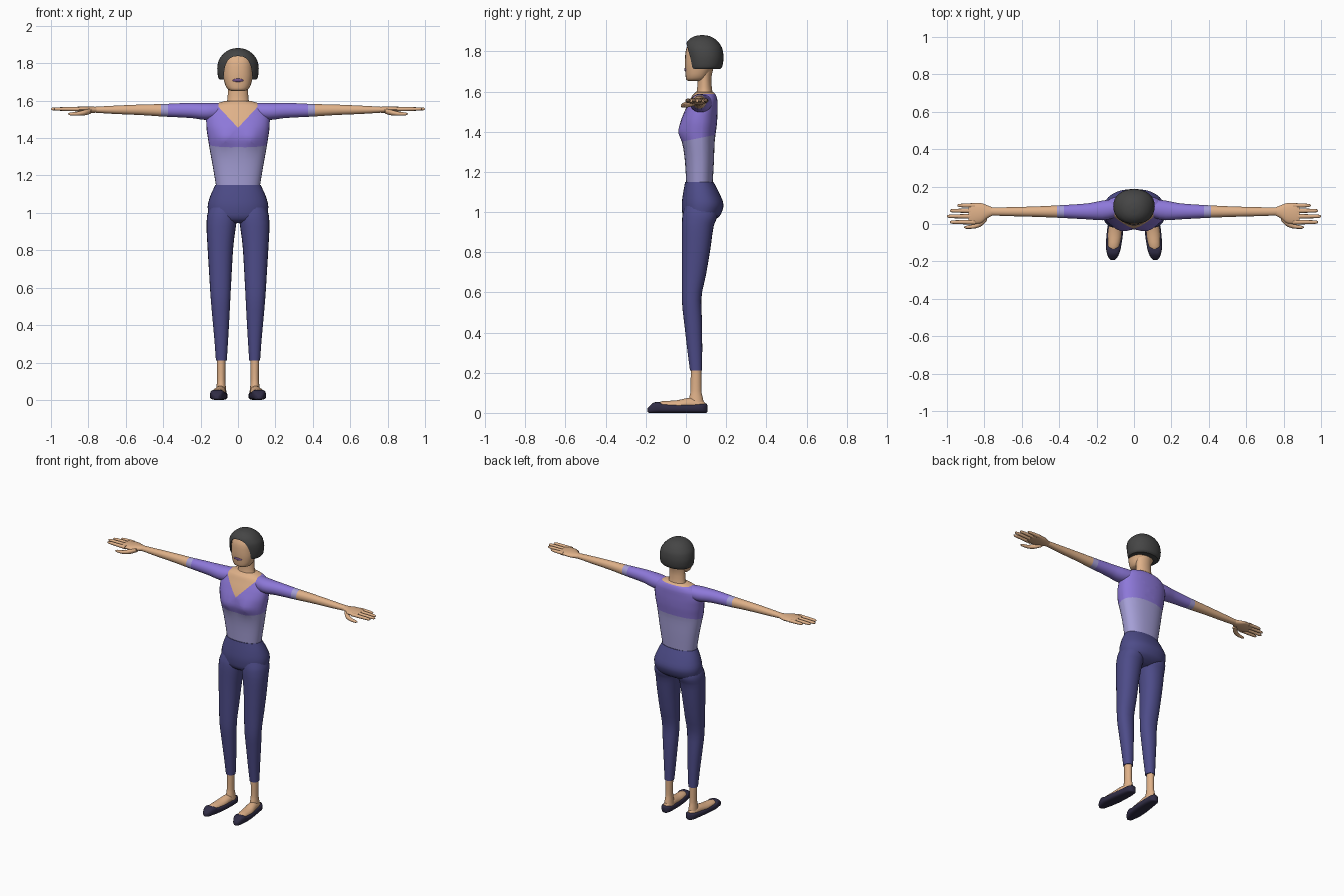
import bpy, bmesh, math
from mathutils import Vector

def material(name, rgb):
    m = bpy.data.materials.new(name)
    m.diffuse_color = (*rgb, 1)
    return m

SKIN = material("skin", (0.74, 0.44, 0.25))
PURPLE = material("purple", (0.27, 0.19, 0.70))
LAVENDER = material("lavender", (0.38, 0.35, 0.68))
NAVY = material("navy", (0.075, 0.072, 0.25))
HAIR = material("dark_hair", (0.06, 0.06, 0.06))
SHOE = material("shoe_black", (0.03, 0.026, 0.06))
LIPS = material("lips", (0.17, 0.09, 0.26))

def refine(rows, steps):
    """Smooth the section list with a monotone spline."""
    def slope(i, k):
        return (rows[i + 1][k] - rows[i][k]) / (rows[i + 1][0] - rows[i][0])
    def tangent(i, k):
        if i == 0:
            return slope(0, k)
        if i == len(rows) - 1:
            return slope(i - 1, k)
        a, b = slope(i - 1, k), slope(i, k)
        return 2 * a * b / (a + b) if a * b > 0 else 0
    out = []
    for i in range(len(rows) - 1):
        h = rows[i + 1][0] - rows[i][0]
        for s in range(steps):
            t = s / steps
            row = [rows[i][0] + t * h]
            for k in range(1, 5):
                row.append((2*t**3 - 3*t*t + 1) * rows[i][k] + (t**3 - 2*t*t + t) * h * tangent(i, k)
                           + (3*t*t - 2*t**3) * rows[i + 1][k] + (t**3 - t*t) * h * tangent(i + 1, k))
            out.append(row)
    return out + [list(rows[-1])]

def loft(name, rows, mats, axis="z", side=1, n=24, steps=3, power=2.0,
         cuts=(), rule=None, deform=None):
    """Skin rounded sections (position, u0, u1, v0, v1) along an axis."""
    bm = bmesh.new()
    rings = []
    for p, u0, u1, v0, v1 in refine(rows, steps):
        ring = []
        for i in range(n):
            a = 2 * math.pi * i / n
            c, s = math.cos(a), math.sin(a)
            u = (u0 + u1) / 2 + (u1 - u0) / 2 * math.copysign(abs(c) ** (2 / power), c)
            v = (v0 + v1) / 2 + (v1 - v0) / 2 * math.copysign(abs(s) ** (2 / power), s)
            x, y, z = {"z": (u, v, p), "x": (p, u, v), "y": (u, p, v)}[axis]
            ring.append(bm.verts.new((x * side, y, z)))
        rings.append(ring)
    for a, b in zip(rings, rings[1:]):
        for i in range(n):
            bm.faces.new((a[i], a[(i + 1) % n], b[(i + 1) % n], b[i]))
    bm.faces.new(rings[0])
    bm.faces.new(rings[-1])
    if deform:
        for v in bm.verts:
            deform(v.co)
    for co, no in cuts:
        bmesh.ops.bisect_plane(bm, geom=bm.verts[:] + bm.edges[:] + bm.faces[:],
                               plane_co=Vector(co), plane_no=Vector(no), dist=1e-5)
    bmesh.ops.recalc_face_normals(bm, faces=bm.faces[:])
    if rule:
        for f in bm.faces:
            f.material_index = rule(f.calc_center_median())
    me = bpy.data.meshes.new(name)
    bm.to_mesh(me)
    bm.free()
    for m in mats:
        me.materials.append(m)
    ob = bpy.data.objects.new(name, me)
    bpy.context.collection.objects.link(ob)
    return ob

# Torso: lavender lower top, purple bodice, skin neckline
def bust(co):
    if co.y < 0.06:
        co.y -= 0.018 * math.exp(-((abs(co.x) - 0.07) / 0.05) ** 2 - ((co.z - 1.4) / 0.05) ** 2)

def top_colour(c):
    if c.z > 1.588 or (c.y < 0.08 and c.z > 1.455 + 1.07 * abs(c.x)):
        return 2
    return 1 if c.z > 1.355 + 0.2 * c.y else 0

loft("torso", [(1.13, -.115, .115, .002, .132), (1.25, -.135, .135, -.005, .139),
               (1.35, -.153, .153, -.018, .143), (1.40, -.161, .161, -.026, .149),
               (1.45, -.168, .168, -.024, .155), (1.50, -.17, .17, -.008, .157),
               (1.55, -.157, .157, .016, .157), (1.578, -.13, .13, .03, .151),
               (1.588, -.105, .105, .04, .145), (1.598, -.07, .07, .05, .135)],
     [LAVENDER, PURPLE, SKIN], n=32, power=2.3, deform=bust, rule=top_colour,
     cuts=[((0, 0, 1.355), (0, -0.2, 1)), ((0, 0, 1.455), (-1.07, 0, 1)),
           ((0, 0, 1.455), (1.07, 0, 1)), ((0, 0.08, 0), (0, 1, 0))])

# Neck and head
loft("neck", [(1.57, -.068, .068, .045, .14), (1.61, -.056, .056, .055, .13),
              (1.66, -.054, .054, .058, .126), (1.73, -.058, .058, .05, .14)], [SKIN])
loft("head", [(1.652, -.035, .035, .012, .075), (1.66, -.054, .054, .001, .10),
              (1.69, -.07, .07, -.003, .12), (1.74, -.08, .08, -.006, .15),
              (1.80, -.08, .08, -.002, .16), (1.85, -.055, .055, .02, .13)],
     [SKIN], power=2.3)
loft("mouth", [(-.0075, -.008, .008, 1.707, 1.713), (-.006, -.02, .02, 1.702, 1.717),
               (-.002, -.029, .029, 1.699, 1.719), (.002, -.031, .031, 1.699, 1.719)],
     [LIPS], axis="y", n=16, steps=1)

# Bobbed hair with an arched face opening
hair = loft("hair", [(1.712, -.098, .098, .012, .17), (1.725, -.106, .106, .008, .181),
                     (1.77, -.111, .111, .002, .187), (1.81, -.105, .105, -.003, .182),
                     (1.84, -.087, .087, .002, .166), (1.862, -.064, .064, .019, .144),
                     (1.876, -.036, .036, .044, .117), (1.881, -.008, .008, .073, .088)],
            [HAIR], n=32, power=2.15)
cutter = loft("face_opening_cutter", [(-.1, -.075, .075, 1.60, 1.838), (.05, -.075, .075, 1.60, 1.838)],
              [HAIR], axis="y", n=32, steps=1, power=2.6)
cutter.hide_render = True
cutter.hide_set(True)
cut = hair.modifiers.new("face_opening", "BOOLEAN")
cut.operation, cut.object, cut.solver = "DIFFERENCE", cutter, "EXACT"

# Hips
loft("hips", [(.945, -.09, .09, .02, .11), (.965, -.14, .14, -.008, .15),
              (.99, -.158, .158, -.018, .174), (1.035, -.162, .162, -.021, .187),
              (1.09, -.148, .148, -.015, .168), (1.15, -.121, .121, -.004, .137)],
     [NAVY], n=32, power=2.2)

for side, tag in ((-1, "right"), (1, "left")):
    # Trouser leg and bare ankle
    loft(tag + "_trouser_leg",
         [(.21, .06, .118, .02, .08), (.32, .053, .126, .006, .081), (.44, .046, .137, -.008, .08),
          (.56, .04, .147, -.02, .076), (.69, .033, .155, -.021, .10), (.82, .025, .163, -.021, .122),
          (.93, .011, .168, -.021, .138), (.98, .004, .166, -.018, .155), (1.03, .004, .15, -.005, .15)],
         [NAVY], side=side, power=2.2)
    loft(tag + "_ankle", [(.03, .06, .12, .01, .092), (.07, .065, .115, .015, .085),
                          (.11, .068, .112, .023, .077), (.23, .066, .114, .024, .077)],
         [SKIN], side=side, n=16)
    # Foot inside an open flat shoe
    loft(tag + "_foot", [(-.155, .09, .132, .01, .04), (-.12, .078, .14, .01, .058),
                         (-.05, .067, .139, .01, .062), (.02, .064, .126, .01, .075),
                         (.075, .067, .116, .01, .065), (.096, .078, .105, .01, .05)],
         [SKIN], axis="y", side=side, n=20)
    loft(tag + "_shoe", [(-.192, .104, .124, .004, .022), (-.18, .09, .136, 0, .036),
                         (-.155, .078, .145, 0, .053), (-.135, .072, .149, 0, .054),
                         (-.115, .068, .15, 0, .045), (-.05, .059, .146, 0, .043),
                         (.03, .056, .134, 0, .043), (.08, .059, .126, 0, .046),
                         (.1, .07, .112, 0, .046), (.106, .08, .102, .004, .04)],
         [SHOE], axis="y", side=side, power=3.2)
    # Arm with sleeve and cuff
    loft(tag + "_arm", [(.08, .04, .135, 1.50, 1.588), (.17, .02, .125, 1.497, 1.588),
                        (.25, .025, .11, 1.507, 1.588), (.40, .033, .10, 1.515, 1.582),
                        (.52, .038, .094, 1.523, 1.579), (.66, .042, .09, 1.529, 1.573),
                        (.77, .046, .088, 1.536, 1.567)],
         [PURPLE, LAVENDER, SKIN], axis="x", side=side, power=2.1,
         cuts=[((.375 * side, 0, 0), (1, 0, 0)), ((.413 * side, 0, 0), (1, 0, 0))],
         rule=lambda c: 0 if abs(c.x) < .375 else 1 if abs(c.x) < .413 else 2)
    # Hand
    loft(tag + "_palm", [(.755, .046, .088, 1.536, 1.567), (.785, .03, .1, 1.534, 1.568),
                         (.82, .004, .112, 1.537, 1.569), (.865, 0, .112, 1.542, 1.567),
                         (.885, .006, .106, 1.546, 1.564)], [SKIN], axis="x", side=side, n=20)
    for i, (y, tip) in enumerate(((.01, .985), (.041, 1.0), (.071, .985), (.099, .945))):
        loft(f"{tag}_finger_{i + 1}",
             [(.85, y - .013, y + .013, 1.543, 1.566), (tip - .03, y - .010, y + .010, 1.546, 1.565),
              (tip - .008, y - .008, y + .008, 1.548, 1.563), (tip, y - .003, y + .003, 1.553, 1.558)],
             [SKIN], axis="x", side=side, n=10, steps=2)
    loft(tag + "_thumb", [(.785, .02, .06, 1.53, 1.558), (.82, -.014, .022, 1.521, 1.551),
                          (.86, -.025, -.002, 1.519, 1.541), (.895, -.026, -.009, 1.521, 1.537),
                          (.908, -.02, -.014, 1.526, 1.532)], [SKIN], axis="x", side=side, n=10)

# Smooth shading, crisp edges kept
for ob in bpy.context.scene.objects:
    if not ob.hide_render:
        ob.select_set(True)
        bpy.context.view_layer.objects.active = ob
bpy.ops.object.shade_smooth_by_angle(angle=math.radians(45))
